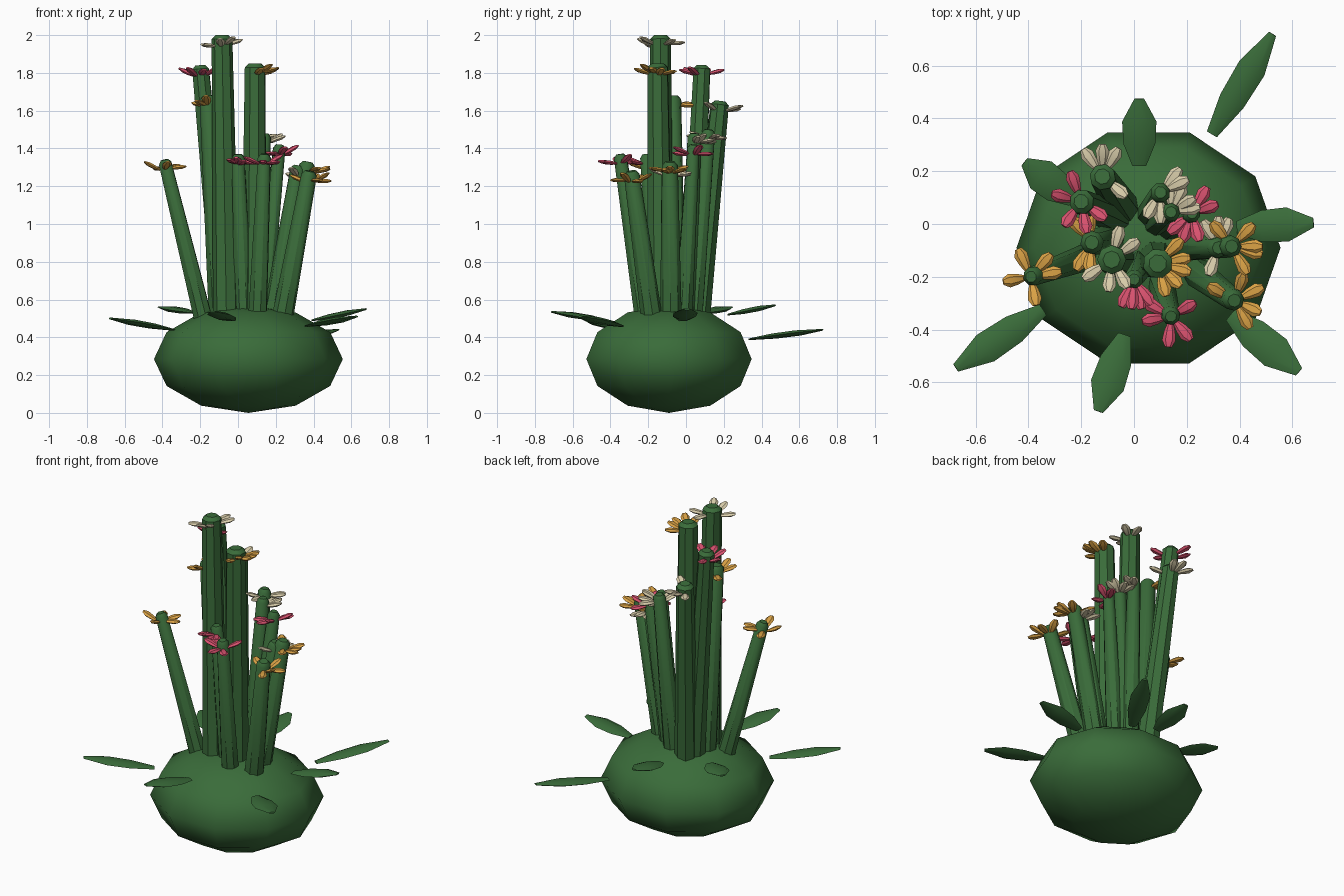
import bpy, bmesh, math, random
from mathutils import Vector

if "Cube" in bpy.data.objects:
    bpy.data.objects.remove(bpy.data.objects["Cube"])

random.seed(4)


def material(name, rgb):
    m = bpy.data.materials.new(name)
    m.diffuse_color = (*rgb, 1)
    m.use_nodes = True
    m.node_tree.nodes["Principled BSDF"].inputs["Base Color"].default_value = m.diffuse_color
    return m


GREEN = material("plant_green", (0.042, 0.15, 0.042))
ORANGE = material("petal_orange", (0.70, 0.36, 0.06))
PINK = material("petal_pink", (0.70, 0.085, 0.16))
CREAM = material("petal_cream", (0.70, 0.62, 0.41))


def finish(bm, name, mat, angle):
    bmesh.ops.recalc_face_normals(bm, faces=bm.faces)
    me = bpy.data.meshes.new(name)
    bm.to_mesh(me)
    bm.free()
    me.materials.append(mat)
    ob = bpy.data.objects.new(name, me)
    bpy.context.collection.objects.link(ob)
    bpy.ops.object.select_all(action='DESELECT')
    ob.select_set(True)
    bpy.context.view_layer.objects.active = ob
    bpy.ops.object.shade_smooth_by_angle(angle=math.radians(angle))
    return ob


def loft(bm, base, tip, sections, sides):
    """Skin elliptical sections (t, half width, half thickness) from base to tip."""
    base, tip = Vector(base), Vector(tip)
    axis = (tip - base).normalized()
    side = axis.cross(Vector((0, 0, 1)))
    side = side.normalized() if side.length > 1e-4 else Vector((1, 0, 0))
    up = side.cross(axis)
    rings = []
    for t, w, h in sections:
        c = base.lerp(tip, t)
        rings.append([bm.verts.new(c + side * w * math.cos(a) + up * h * math.sin(a))
                      for a in (2 * math.pi * i / sides for i in range(sides))])
    for lo, hi in zip(rings, rings[1:]):
        for i in range(sides):
            j = (i + 1) % sides
            bm.faces.new((lo[i], lo[j], hi[j], hi[i]))
    bm.faces.new(rings[0])
    bm.faces.new(rings[-1])


# Squashed ten-sided body
bm = bmesh.new()
bmesh.ops.create_uvsphere(bm, u_segments=10, v_segments=6, radius=1)
for v in bm.verts:
    a = math.atan2(v.co.y, v.co.x) + math.pi / 2
    r = math.hypot(v.co.x, v.co.y)
    v.co = (0.055 + 0.5 * r * math.cos(a), -0.09 + 0.46 * r * math.sin(a),
            0.285 + 0.285 * v.co.z)
finish(bm, "body", GREEN, 60)

# Stems: top x, y, z, base x, y, top radius
STEMS = [
    (-0.39, -0.20, 1.34, -0.165, -0.12, 0.036),
    (-0.085, -0.135, 2.00, -0.06, -0.135, 0.055),
    (0.09, -0.15, 1.85, 0.085, -0.135, 0.057),
    (-0.20, 0.085, 1.84, -0.065, 0.02, 0.047),
    (-0.12, 0.18, 1.65, -0.04, 0.055, 0.05),
    (-0.16, -0.07, 1.68, -0.09, -0.06, 0.045),
    (0.00, -0.21, 1.37, 0.035, -0.14, 0.036),
    (0.14, -0.35, 1.37, 0.10, -0.21, 0.036),
    (0.38, -0.29, 1.28, 0.22, -0.17, 0.042),
    (0.37, -0.085, 1.33, 0.20, -0.08, 0.042),
    (0.10, 0.12, 1.50, 0.06, 0.03, 0.038),
    (0.14, 0.045, 1.48, 0.08, 0.0, 0.036),
    (0.22, 0.04, 1.42, 0.12, -0.02, 0.034),
    (0.32, -0.09, 1.31, 0.17, -0.08, 0.04),
]
# Flowers: colour and petal directions in degrees, one entry per stem
FLOWERS = [
    (ORANGE, (10, 48, 115, 190, 280)), (CREAM, (35, 75, 215, 265, 300)),
    (ORANGE, (45, 10, 315, 285, 345)), (PINK, (110, 235, 280, 325, 165)),
    (CREAM, (60, 90, 125, 320)), (ORANGE, (95, 130, 240, 265)),
    (PINK, (245, 265, 285, 305)), (PINK, (30, 150, 190, 265, 310)),
    (ORANGE, (25, 70, 150, 300, 335)), (ORANGE, (45, 0, 300, 130, 345)),
    (CREAM, (25, 50, 240, 270)), (CREAM, (30, 65, 90, 10)),
    (PINK, (60, 250, 220, 285, 20)), (CREAM, (90, 70, 120, 250)),
]
for n, (stem, (mat, angles)) in enumerate(zip(STEMS, FLOWERS), 1):
    tx, ty, tz, bx, by, r = stem
    top, base = Vector((tx, ty, tz)), Vector((bx, by, 0.42))
    rb = r + 0.017
    shoulder = 1 - 0.02 / (top - base).length
    bm = bmesh.new()
    loft(bm, base, top, [(0, rb, rb), (shoulder, r, r), (1, r * 0.6, r * 0.6)], 8)
    finish(bm, f"stem_{n}", GREEN, 40)

    # Petals fan out just below the stem top
    bm = bmesh.new()
    for deg in angles:
        a = math.radians(deg)
        tilt = math.radians(random.uniform(0, 30))
        out = Vector((math.cos(a), math.sin(a), 0))
        start = top + out * r * 0.7 - Vector((0, 0, 0.045 + random.uniform(0, 0.3) * r))
        end = start + (out * math.cos(tilt) + Vector((0, 0, math.sin(tilt)))) * 0.092
        loft(bm, start, end, [(0, 0.011, 0.006), (0.35, 0.021, 0.011),
                              (0.72, 0.026, 0.012), (1, 0.013, 0.005)], 6)
    finish(bm, f"flower_{n}", mat, 30)

# Leaves: base x, y, z, tip x, y, z, half width
LEAVES = [
    (0.295, 0.34, 0.39, 0.525, 0.72, 0.44, 0.055),
    (0.02, 0.22, 0.52, 0.02, 0.475, 0.57, 0.065),
    (-0.23, 0.09, 0.53, -0.415, 0.235, 0.56, 0.065),
    (0.39, -0.015, 0.49, 0.68, 0.005, 0.55, 0.065),
    (-0.345, -0.325, 0.44, -0.675, -0.545, 0.50, 0.06),
    (-0.035, -0.42, 0.49, -0.135, -0.71, 0.535, 0.065),
    (0.365, -0.345, 0.46, 0.625, -0.56, 0.51, 0.065),
]
for n, leaf in enumerate(LEAVES, 1):
    w = leaf[6]
    bm = bmesh.new()
    loft(bm, leaf[:3], leaf[3:6], [(0, 0.4 * w, 0.005), (0.33, 0.93 * w, 0.015),
                                   (0.66, w, 0.016), (1, 0.28 * w, 0.005)], 6)
    finish(bm, f"leaf_{n}", GREEN, 30)
